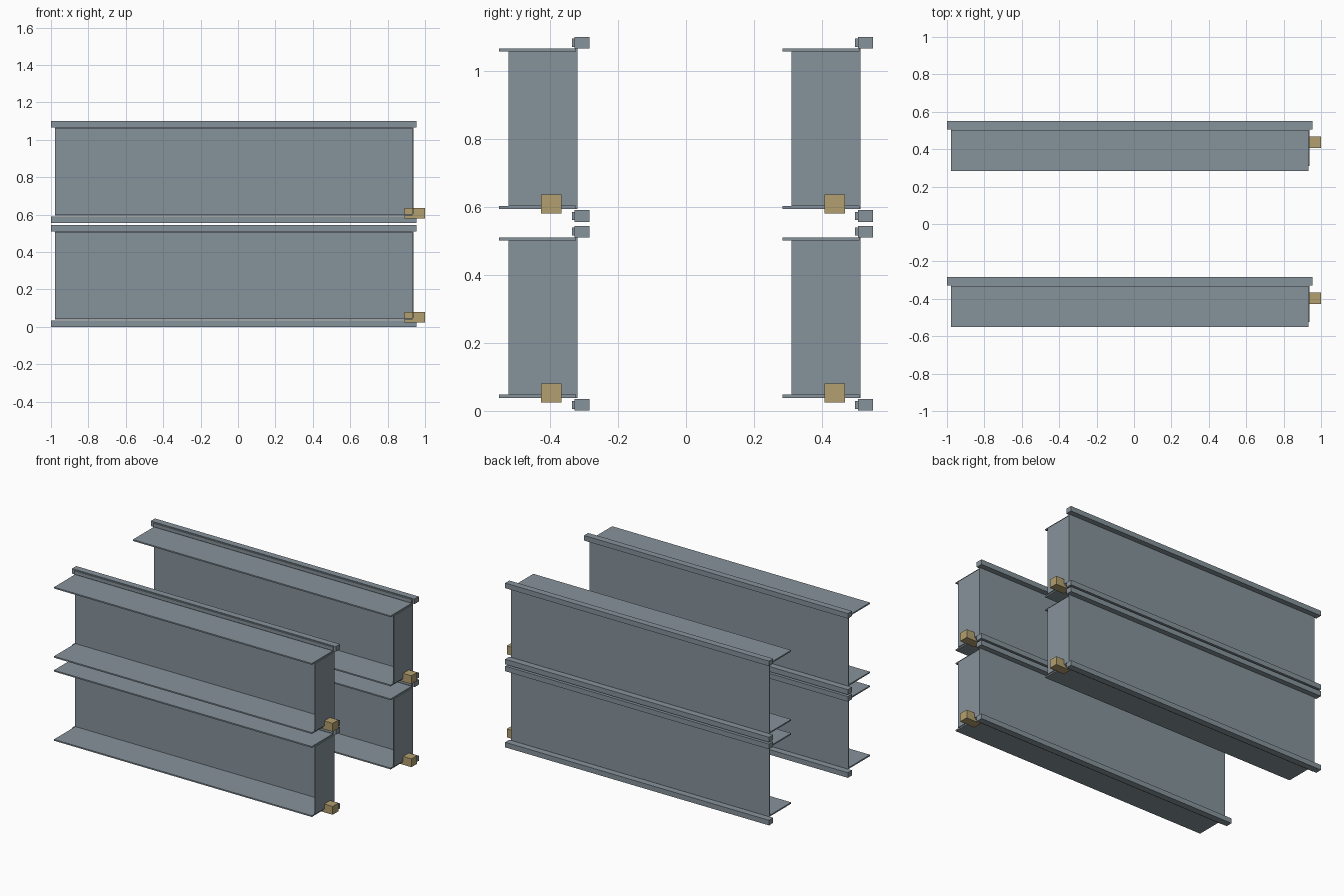
import bpy

cube = bpy.data.objects.get("Cube")
if cube:
    bpy.data.objects.remove(cube, do_unlink=True)


def make_material(name, rgb):
    mat = bpy.data.materials.new(name)
    mat.use_nodes = True
    colour = (*rgb, 1)
    mat.diffuse_color = colour
    mat.node_tree.nodes["Principled BSDF"].inputs["Base Color"].default_value = colour
    return mat


steel = make_material("blue_grey_steel", (0.24, 0.29, 0.325))
brass = make_material("dull_brass", (0.45, 0.35, 0.16))


def box(name, mat, x, y, z):
    """Axis-aligned box from (low, high) ranges."""
    bpy.ops.mesh.primitive_cube_add(size=1)
    ob = bpy.context.object
    ob.name = name
    centre = [(a + b) / 2 for a, b in (x, y, z)]
    size = [b - a for a, b in (x, y, z)]
    for v in ob.data.vertices:
        v.co = [c + s * p for c, s, p in zip(centre, size, v.co)]
    ob.data.materials.append(mat)


BODY = (-0.978, 0.932)
DY, DZ = 0.834, 0.556


def panel(label, dy, dz):
    def part(name, mat, x, y, z):
        box(f"{label}_{name}", mat, x, [v + dy for v in y], [v + dz for v in z])

    # Channel: back web, two flanges and one closed end
    part("web", steel, (BODY[0], 0.938), (-0.325, -0.32), (0.038, 0.51))
    part("end_plate", steel, (0.932, 0.938), (-0.523, -0.325), (0.047, 0.501))
    for side, z in (("lower", (0.038, 0.047)), ("upper", (0.501, 0.51))):
        part(side + "_flange", steel, BODY, (-0.55, -0.325), z)

    # Rails beyond each flange, with a narrow lip on the front
    for side, low in (("lower", 0.0), ("upper", 0.51)):
        part(side + "_rail", steel, (-1, 0.954), (-0.328, -0.284), (low, low + 0.034))
        part(side + "_lip", steel, (BODY[0], 0.938), (-0.336, -0.328),
             (low + 0.005, low + 0.029))

    # Latch block through the closed end
    part("latch", brass, (0.89, 1), (-0.427, -0.366), (0.024, 0.08))


for row, dy in (("front", 0), ("rear", DY)):
    for level, dz in (("lower", 0), ("upper", DZ)):
        panel(f"{row}_{level}", dy, dz)
